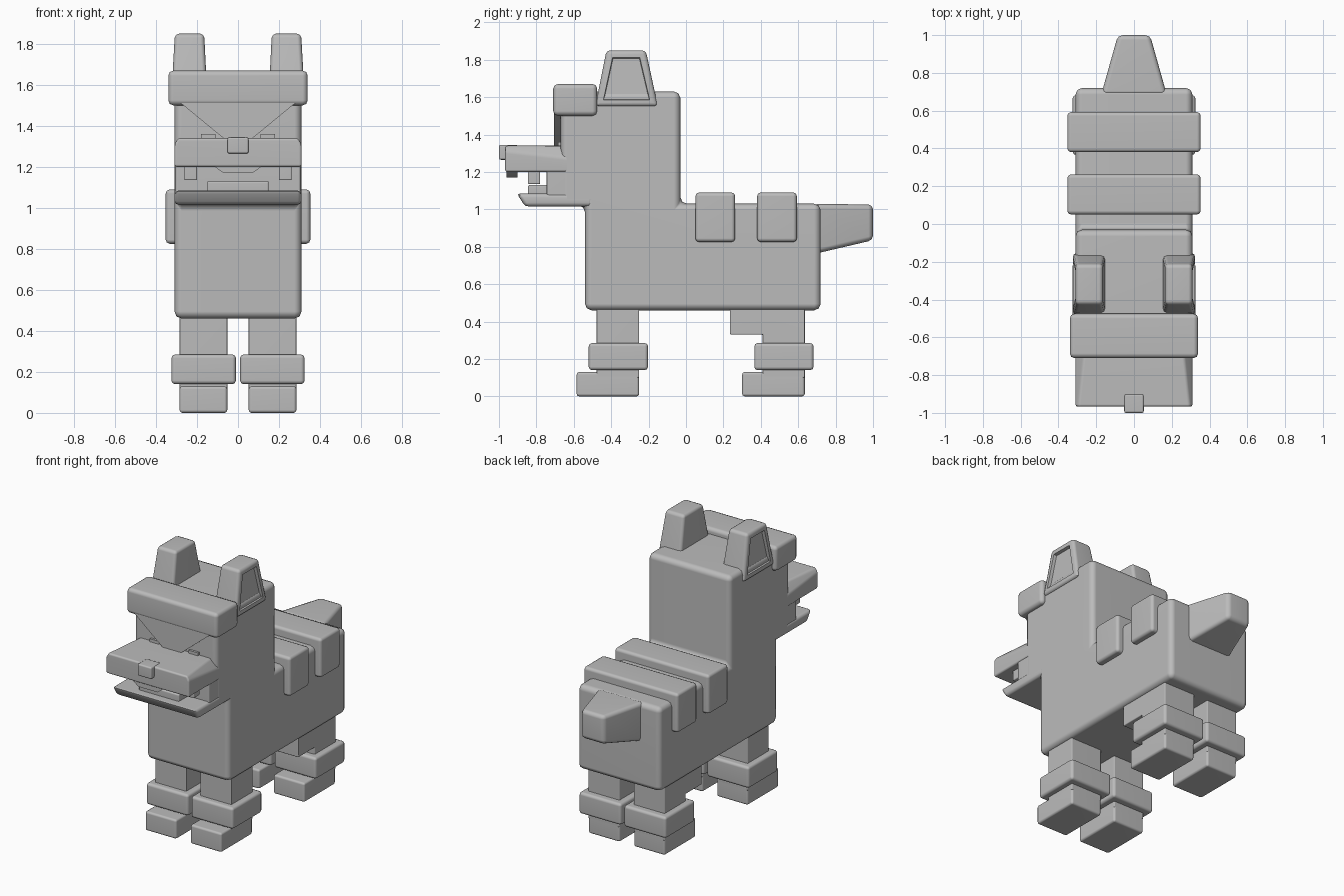
import bpy, bmesh, math

if "Cube" in bpy.data.objects:
    bpy.data.objects.remove(bpy.data.objects["Cube"])

# One plain grey for the whole model
grey = bpy.data.materials.new("plain grey")
grey.diffuse_color = (0.5, 0.5, 0.5, 1)
grey.use_nodes = True
grey.node_tree.nodes["Principled BSDF"].inputs["Base Color"].default_value = grey.diffuse_color


def loft(name, ring_a, ring_b, bevel=0.02, segs=2, recess=None):
    """Solid between two matching rings, with rounded edges and optional recess on the outer (+x) side."""
    bm = bmesh.new()
    a = [bm.verts.new(p) for p in ring_a]
    b = [bm.verts.new(p) for p in ring_b]
    n = len(a)
    bm.faces.new(a)
    bm.faces.new(b[::-1])
    for i in range(n):
        j = (i + 1) % n
        bm.faces.new((a[j], a[i], b[i], b[j]))
    bmesh.ops.recalc_face_normals(bm, faces=bm.faces)
    if bevel:
        bmesh.ops.bevel(bm, geom=bm.edges[:], offset=bevel, segments=segs,
                        profile=0.5, affect='EDGES', clamp_overlap=True)
    if recess:
        bm.normal_update()
        outer = max((f for f in bm.faces if f.normal.x > 0.8), key=lambda f: f.calc_area())
        bmesh.ops.inset_region(bm, faces=[outer], thickness=recess[0])
        bmesh.ops.inset_region(bm, faces=[outer], thickness=0.004, depth=-recess[1])
    me = bpy.data.meshes.new(name)
    bm.to_mesh(me)
    bm.free()
    me.materials.append(grey)
    ob = bpy.data.objects.new(name, me)
    bpy.context.collection.objects.link(ob)
    bpy.ops.object.select_all(action='DESELECT')
    ob.select_set(True)
    bpy.context.view_layer.objects.active = ob
    bpy.ops.object.shade_smooth_by_angle(angle=math.radians(50))
    wn = ob.modifiers.new("flat centres", 'WEIGHTED_NORMAL')
    wn.keep_sharp = True
    return ob


def side_profile(name, pts, x0, x1, **kw):
    return loft(name, [(x0, y, z) for y, z in pts], [(x1, y, z) for y, z in pts], **kw)


def front_profile(name, pts, y0, y1, **kw):
    return loft(name, [(x, y0, z) for x, z in pts], [(x, y1, z) for x, z in pts], **kw)


def box(name, x0, x1, y0, y1, z0, z1, **kw):
    return side_profile(name, [(y0, z0), (y1, z0), (y1, z1), (y0, z1)], x0, x1, **kw)


def rect(x0, x1, y0, y1, z):
    return [(x0, y0, z), (x1, y0, z), (x1, y1, z), (x0, y1, z)]


def mirrored(ob):
    """Add the matching part on the other side."""
    m = ob.modifiers.new("mirror", 'MIRROR')
    m.use_axis = (True, False, False)
    return ob


# Body, neck and head in one side profile
side_profile("body_and_head",
             [(-.54, .46), (.72, .46), (.72, 1.03), (-.03, 1.03), (-.03, 1.63),
              (-.67, 1.63), (-.67, 1.02), (-.54, 1.02)], -.31, .31, bevel=.035)

# Mouth: back wall, lower jaw, tongue
box("mouth_back", -.305, .305, -.745, -.6, 1.04, 1.25, bevel=.01)
side_profile("lower_jaw", [(-.905, 1.085), (-.86, 1.015), (-.5, 1.015), (-.5, 1.085)],
             -.31, .31, bevel=.02)
box("tongue", -.15, .15, -.845, -.7, 1.07, 1.13, bevel=.008)

# Snout, sloping in at the top towards the face
front = [(-.31, 1.2), (.31, 1.2), (.31, 1.31), (.295, 1.34), (-.295, 1.34), (-.31, 1.31)]
back = [(-.31, 1.2), (.31, 1.2), (.31, 1.27), (.255, 1.34), (-.255, 1.34), (-.31, 1.27)]
loft("snout", [(x, -.967, z) for x, z in front], [(x, -.6, z) for x, z in back], bevel=.012)
front_profile("upper_lip", [(-.12, 1.205), (-.07, 1.17), (.07, 1.17), (.12, 1.205)],
              -.96, -.9, bevel=0)
box("nose", -.052, .052, -1.0, -.9, 1.265, 1.345, bevel=.01)
mirrored(box("fang", .2, .262, -.845, -.78, 1.135, 1.22, bevel=.006))

# Wedge between the eyes, eyes and brow
front_profile("face_wedge", [(-.29, 1.52), (-.065, 1.335), (.065, 1.335), (.29, 1.52)],
              -.705, -.64, bevel=0)
mirrored(box("eye", .11, .18, -.685, -.64, 1.33, 1.36, bevel=0))
box("brow", -.34, .34, -.71, -.475, 1.5, 1.67, bevel=.025)

# Ears with a recess on the outer side
mirrored(loft("ear", rect(.15, .325, -.485, -.15, 1.55), rect(.165, .308, -.425, -.215, 1.85),
              bevel=.02, recess=(.025, .02)))

# Bands over the back
for i, y in enumerate((.05, .38)):
    box(f"back_band_{i + 1}", -.353, .353, y, y + .213, .825, 1.09, bevel=.02)

# Tapering tail
loft("tail",
     [(-.175, .68, .76), (.175, .68, .76), (.175, .68, 1.03), (-.175, .68, 1.03)],
     [(-.085, 1.0, .835), (.085, 1.0, .835), (.085, 1.0, 1.025), (-.085, 1.0, 1.025)],
     bevel=.025)

# Legs: upper part, cuff and foot, mirrored left to right
mirrored(box("front_leg", .052, .285, -.478, -.25, .1, .5, bevel=.006))
mirrored(side_profile("hind_leg", [(.41, .1), (.635, .1), (.635, .5), (.235, .5),
                                   (.235, .33), (.41, .33)], .052, .285, bevel=.006))
for name, y in (("front", -.25), ("hind", .635)):
    mirrored(box(name + "_cuff", .01, .325, y - .27, y + .047, .14, .285, bevel=.018))
    mirrored(box(name + "_foot", .052, .285, y - .335, y, 0, .13, bevel=.014))
